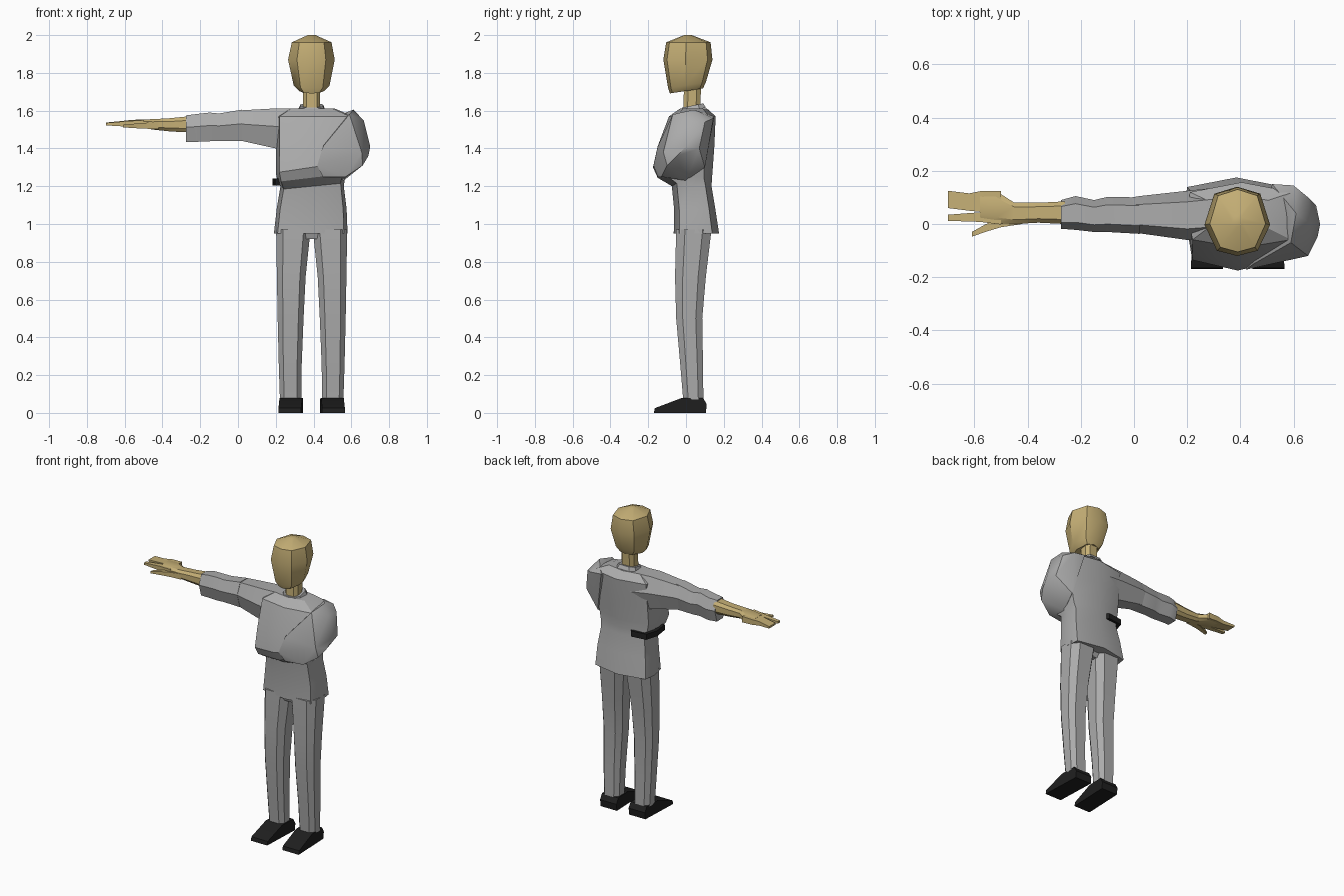
import bpy, bmesh, math
from mathutils import Vector

if "Cube" in bpy.data.objects:
    bpy.data.objects.remove(bpy.data.objects["Cube"])

CX = 0.39  # body centre line


def material(name, rgb):
    m = bpy.data.materials.new(name)
    m.diffuse_color = (*rgb, 1)
    m.use_nodes = True
    m.node_tree.nodes["Principled BSDF"].inputs["Base Color"].default_value = m.diffuse_color
    return m


GREY = material("grey cloth", (0.41, 0.41, 0.41))
SKIN = material("tan skin", (0.56, 0.43, 0.18))
BLACK = material("black leather", (0.014, 0.014, 0.014))


def finish(name, bm, mat, angle=30):
    bmesh.ops.recalc_face_normals(bm, faces=bm.faces)
    me = bpy.data.meshes.new(name)
    bm.to_mesh(me)
    bm.free()
    me.materials.append(mat)
    ob = bpy.data.objects.new(name, me)
    bpy.context.collection.objects.link(ob)
    bpy.ops.object.select_all(action='DESELECT')
    ob.select_set(True)
    bpy.context.view_layer.objects.active = ob
    bpy.ops.object.shade_smooth_by_angle(angle=math.radians(angle))
    return ob


def loft(name, rings, mat, angle=30):
    """Skin a list of equal-length point rings and cap both ends."""
    bm = bmesh.new()
    vs = [[bm.verts.new(p) for p in r] for r in rings]
    n = len(vs[0])
    for a, b in zip(vs, vs[1:]):
        for i in range(n):
            j = (i + 1) % n
            bm.faces.new((a[i], a[j], b[j], b[i]))
    bm.faces.new(vs[0])
    bm.faces.new(vs[-1])
    return finish(name, bm, mat, angle)


def section(u0, u1, v0, v1, shape):
    """Fit a unit cross-section into a rectangle."""
    return [((u0 + u1) / 2 + a * (u1 - u0) / 2, (v0 + v1) / 2 + b * (v1 - v0) / 2)
            for a, b in shape]


BODY = [(-.9, -.75), (0, -1), (.9, -.75), (1, 0), (.95, .7), (0, 1), (-.95, .7), (-1, 0)]
OCT = [(-.6, -1), (.6, -1), (1, -.5), (1, .5), (.6, 1), (-.6, 1), (-1, .5), (-1, -.5)]
HEX = [(-1, .1), (-.6, -1), (.6, -1), (1, .1), (.55, 1), (-.55, 1)]
BOX = [(-1, -1), (1, -1), (1, 1), (-1, 1)]


def upright(name, rows, shape, mat, tilt=0, angle=30):
    """Loft along z; rows hold z, x0, x1, y0, y1."""
    return loft(name, [[(x, y, z + tilt * y) for x, y in section(*r, shape)]
                       for z, *r in rows], mat, angle)


def sideways(name, rows, shape, mat):
    """Loft along x; rows hold x, y0, y1, z0, z1."""
    return loft(name, [[(x, y, z) for y, z in section(*r, shape)] for x, *r in rows], mat)


# Jacket body, with the bulge of the folded sleeve rising towards +x
rings = []
for z, x0, x1, y0, y1, slope in [
        (.95, .19, .58, -.065, .175, 0), (1.08, .205, .575, -.063, .155, 0),
        (1.20, .225, .56, -.075, .135, .1), (1.245, .21, .57, -.15, .138, .12),
        (1.30, .20, .58, -.175, .142, .15), (1.41, .20, .60, -.15, .15, .1),
        (1.57, .20, .61, -.09, .157, 0), (1.612, .27, .51, -.03, .11, 0)]:
    rings.append([(x, y, z + slope * (x - CX) * (y < .03))
                  for x, y in section(x0, x1, y0, y1, BODY)])
loft("jacket", rings, GREY)

# Folded sleeve: shoulder, elbow and forearm in one faceted volume
bm = bmesh.new()
for p in [(.52, .15, 1.57), (.60, .145, 1.56), (.61, .04, 1.605), (.59, -.07, 1.58),
          (.655, .10, 1.54), (.665, 0, 1.55), (.70, 0, 1.41), (.685, .07, 1.40),
          (.69, -.05, 1.36), (.655, -.12, 1.38), (.66, -.10, 1.31), (.57, -.13, 1.25),
          (.56, 0, 1.23), (.58, .10, 1.30), (.42, -.172, 1.31), (.45, -.15, 1.41),
          (.45, -.15, 1.25)]:
    bm.verts.new(p)
hull = bmesh.ops.convex_hull(bm, input=bm.verts)
bmesh.ops.delete(bm, geom=list({v for v in bm.verts if not v.link_faces}), context='VERTS')
finish("folded_sleeve", bm, GREY, 35)

# Outstretched sleeve
sideways("upper_sleeve", [(.34, -.05, .14, 1.36, 1.612), (.20, -.06, .125, 1.40, 1.612),
                          (.02, -.035, .105, 1.44, 1.602), (-.01, -.03, .10, 1.445, 1.595)],
         HEX, GREY)
sideways("lower_sleeve", [(.02, -.037, .10, 1.44, 1.605), (-.10, -.03, .102, 1.44, 1.585),
                          (-.15, -.03, .09, 1.438, 1.59), (-.22, -.022, .105, 1.435, 1.582),
                          (-.275, -.018, .09, 1.435, 1.575)], HEX, GREY)

# Hand: wrist and palm, two finger groups and a thumb
sideways("palm", [(-.26, 0, .085, 1.485, 1.57), (-.36, .005, .08, 1.49, 1.56),
                  (-.45, 0, .08, 1.50, 1.555), (-.52, .0, .125, 1.51, 1.553),
                  (-.58, .015, .123, 1.515, 1.55)], OCT, SKIN)
sideways("outer_fingers", [(-.50, .05, .125, 1.512, 1.552), (-.57, .045, .125, 1.515, 1.55),
                           (-.62, .05, .115, 1.518, 1.545), (-.70, .06, .125, 1.524, 1.537)],
         BOX, SKIN)
sideways("fore_finger", [(-.50, -.002, .05, 1.512, 1.55), (-.58, .008, .044, 1.515, 1.545),
                         (-.70, .012, .035, 1.522, 1.535)], BOX, SKIN)
sideways("thumb", [(-.42, 0, .04, 1.502, 1.54), (-.50, -.012, .025, 1.505, 1.535),
                   (-.56, -.03, -.002, 1.508, 1.53), (-.61, -.048, -.03, 1.512, 1.525)],
         BOX, SKIN)

# Collar and neck
upright("collar", [(1.595, .32, .46, -.03, .105), (1.62, .33, .45, -.02, .092)],
        OCT, GREY, tilt=.2)
upright("neck", [(1.60, .345, .435, -.015, .075), (1.74, .345, .435, -.01, .08)], OCT, SKIN)

# Head: tapering to the chin, domed on top; the front is lower than the back
HEAD = [(-.62, -.85), (0, -1), (.62, -.85), (1, -.1), (.7, .8), (0, 1), (-.7, .8), (-1, -.1)]
head = upright("head", [(1.705, .325, .455, -.085, .09), (1.735, .295, .485, -.095, .105),
                        (1.87, .265, .512, -.12, .14), (1.962, .285, .495, -.105, .13),
                        (2.0, .37, .41, -.01, .03)], HEAD, SKIN, angle=35)
for v in head.data.vertices:
    if v.co.z < 1.8:
        v.co.z += .15 * (v.co.y - .005)

# Trouser seat between the legs
upright("trouser_seat", [(.92, .33, .45, -.03, .09), (.98, .28, .50, -.05, .12)], OCT, GREY)

# Legs and shoes, mirrored about the body centre line
for side, word in ((1, "right"), (-1, "left")):
    rows = []
    for z, inner, outer, y0, y1 in [(.07, .055, .168, -.015, .092), (.25, .053, .174, -.03, .09),
                                    (.50, .043, .180, -.052, .086), (.72, .032, .184, -.058, .105),
                                    (.97, .006, .188, -.052, .135)]:
        xs = sorted((CX + side * inner, CX + side * outer))
        rows.append((z, *xs, y0, y1))
    upright(word + "_trouser_leg", rows, OCT, GREY)
    # Shoe: side profile lofted across its width, narrower at the ankle
    profile = [(-.17, 0), (-.165, .025), (-.02, .08), (.09, .08), (.11, .045), (.105, 0)]
    rings = [[(CX + side * (d + .02 * (.03 - y) * 2), y, z) for y, z in profile]
             for d in (.048, .168)]
    loft(word + "_shoe", rings, BLACK)

# Black strap wrapping the back corner of the waist
path = [(.315, .128), (.215, .118), (.192, .04), (.205, -.055)]
strap = []
for x, y in path:
    out = (Vector((x, y)) - Vector((CX, .03))).normalized()
    a, b = Vector((x, y)) - out * .015, Vector((x, y)) + out * .009
    strap.append([(a.x, a.y, 1.205), (b.x, b.y, 1.205), (b.x, b.y, 1.242), (a.x, a.y, 1.242)])
loft("waist_strap", strap, BLACK)
